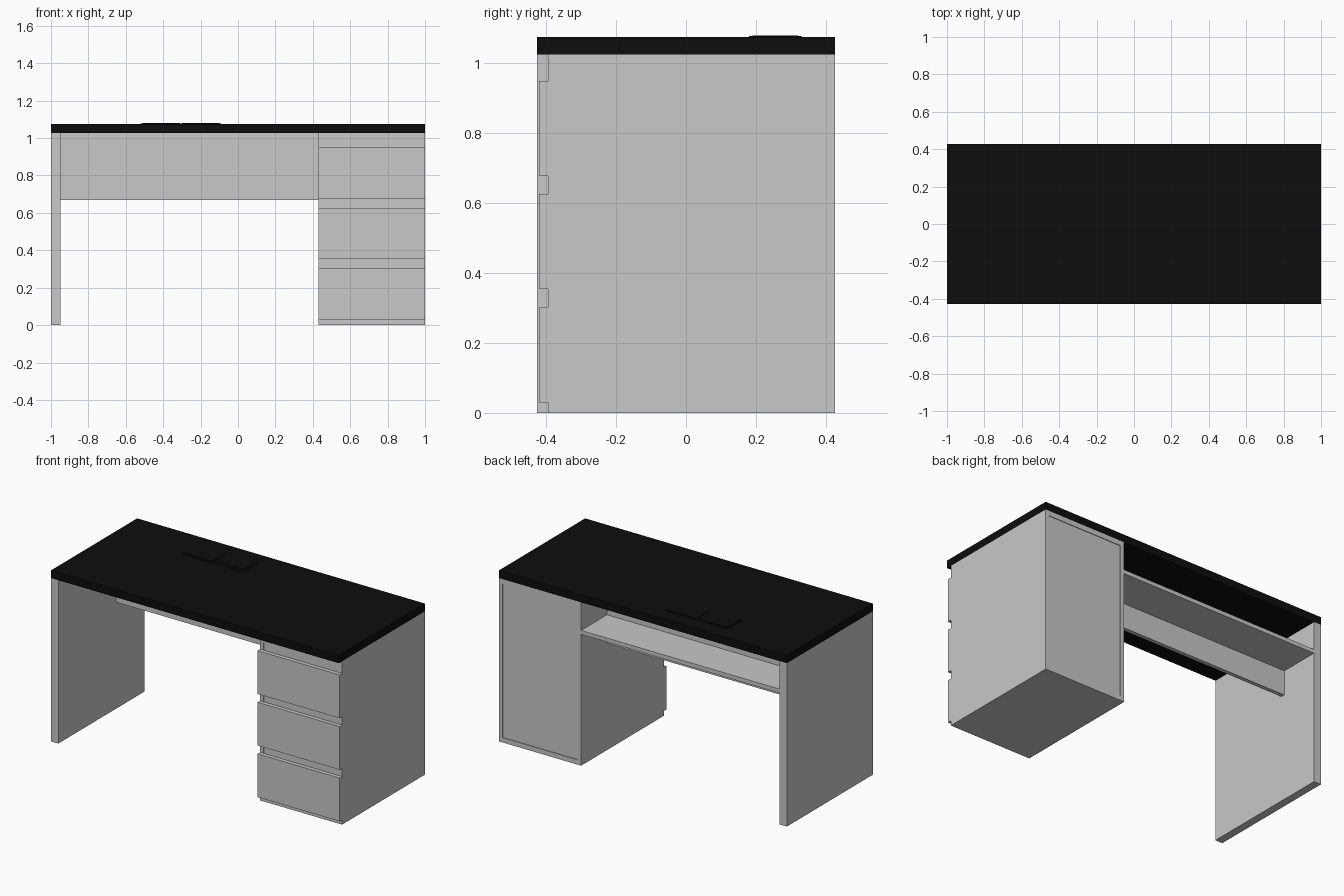
import bpy

cube = bpy.data.objects.get("Cube")
if cube:
    bpy.data.objects.remove(cube, do_unlink=True)


def material(name, value):
    m = bpy.data.materials.new(name)
    m.use_nodes = True
    colour = (value, value, value, 1)
    m.diffuse_color = colour
    m.node_tree.nodes["Principled BSDF"].inputs["Base Color"].default_value = colour
    return m


grey = material("light_grey", 0.58)
black = material("black", 0.004)


def box(name, x, y, z, mat):
    """Axis-aligned board given by its (low, high) extent on each axis."""
    bpy.ops.mesh.primitive_cube_add(size=1)
    ob = bpy.context.object
    ob.name = name
    ob.location = [(a + b) / 2 for a, b in (x, y, z)]
    ob.scale = [b - a for a, b in (x, y, z)]
    bpy.ops.object.transform_apply(location=True, rotation=False, scale=True)
    ob.data.materials.append(mat)
    return ob


HALF = 0.427        # half the desk depth
UNDER = 1.026       # underside of the desktop
INNER = 0.43        # cabinet face towards the knee space
FACE = -0.395       # cabinet front plane
T = 0.025           # board thickness

# Desktop and supporting leg panel
box("desktop", (-1, 1), (-HALF, HALF), (UNDER, 1.075), black)
box("leg_panel", (-1, -0.95), (-HALF, HALF), (0, UNDER), grey)

# Cable port: rim with a lid in two pieces
box("cable_port_rim", (-0.52, -0.09), (0.18, 0.33), (1.075, 1.078), black)
box("cable_port_lid", (-0.51, -0.31), (0.19, 0.32), (1.077, 1.08), black)
box("cable_port_flap", (-0.30, -0.10), (0.205, 0.32), (1.077, 1.08), black)

# Modesty panel and rear cable shelf
box("modesty_panel", (-0.95, INNER), (0.145, 0.17), (0.67, UNDER), grey)
box("cable_shelf", (-0.95, INNER), (0.17, HALF), (0.825, 0.85), grey)

# Cabinet carcass
box("cabinet_base", (INNER, 1), (FACE, HALF), (0, 0.03), grey)
box("cabinet_top", (INNER, 1), (FACE, HALF), (0.995, UNDER), grey)
box("cabinet_inner_side", (INNER, INNER + T), (FACE, HALF), (0.03, 0.995), grey)
box("cabinet_outer_side", (1 - T, 1), (FACE, HALF), (0.03, 0.995), grey)
box("cabinet_back", (INNER + T, 1 - T), (0.40, HALF - 0.004), (0.03, 0.995), grey)
box("cabinet_face", (INNER + T, 1 - T), (FACE + 0.003, FACE + T), (0.03, 0.995), grey)

# Drawer fronts separated by finger gaps
for i, name in enumerate(("bottom", "middle", "top")):
    low = 0.03 + i * 0.324
    box(name + "_drawer_front", (INNER, 1), (-0.42, FACE), (low, low + 0.272), grey)
